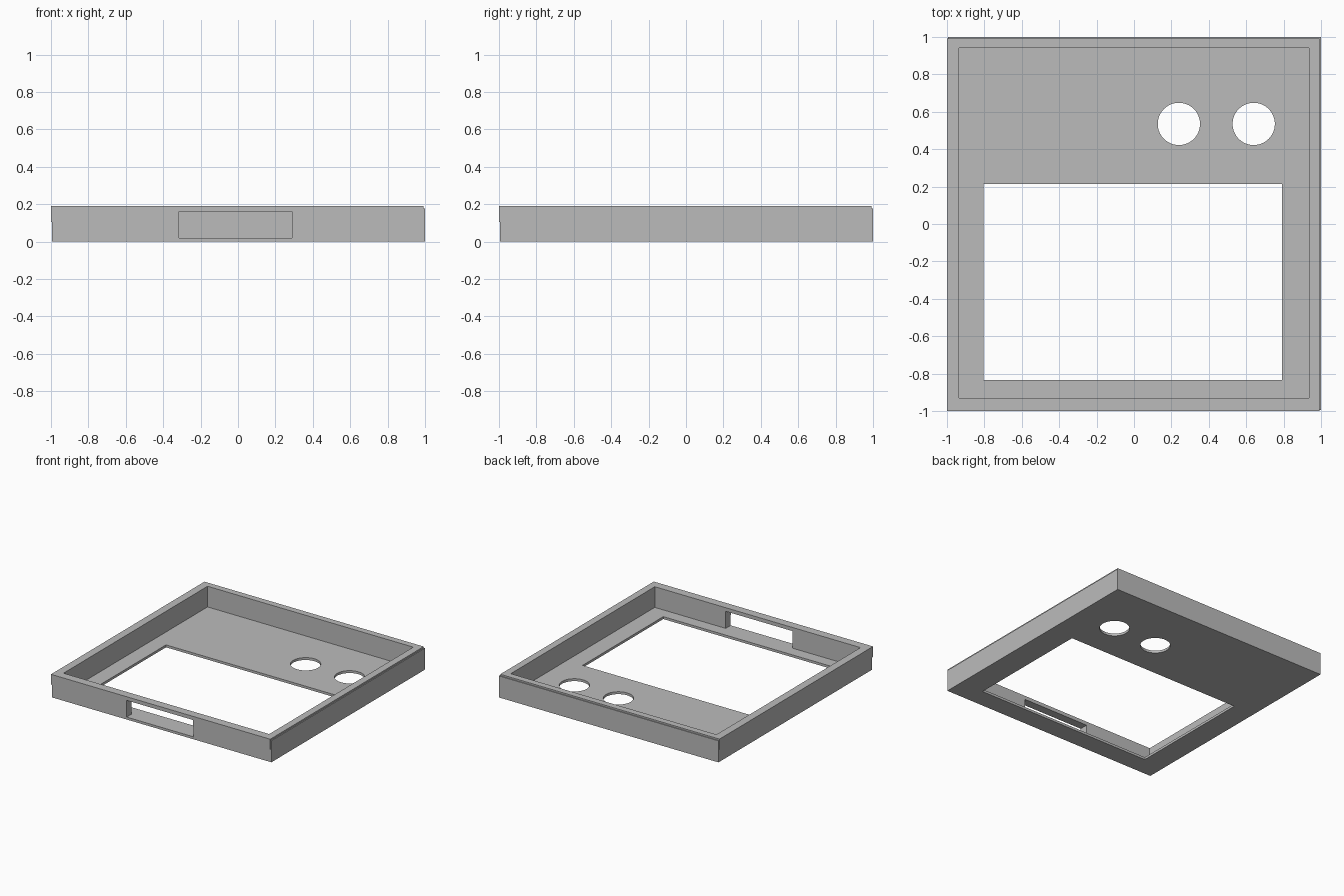
import bpy
import bmesh
from mathutils import Matrix, Vector

default = bpy.data.objects.get("Cube")
if default:
    bpy.data.objects.remove(default, do_unlink=True)

grey = bpy.data.materials.new("plain grey")
grey.use_nodes = True
grey.diffuse_color = (0.5, 0.5, 0.5, 1)
grey.node_tree.nodes["Principled BSDF"].inputs["Base Color"].default_value = (0.5, 0.5, 0.5, 1)


def new_object(name, bm):
    mesh = bpy.data.meshes.new(name)
    bm.to_mesh(mesh)
    bm.free()
    mesh.materials.append(grey)
    obj = bpy.data.objects.new(name, mesh)
    bpy.context.collection.objects.link(obj)
    return obj


def box(name, low, high):
    low, high = Vector(low), Vector(high)
    bm = bmesh.new()
    bmesh.ops.create_cube(bm, size=1, matrix=Matrix.Translation((low + high) / 2)
                          @ Matrix.Diagonal((high - low).to_4d()))
    return new_object(name, bm)


def cylinder(name, x, y, radius):
    bm = bmesh.new()
    bmesh.ops.create_cone(bm, cap_ends=True, segments=64, radius1=radius, radius2=radius,
                          depth=0.2, matrix=Matrix.Translation((x, y, 0)))
    return new_object(name, bm)


def combine(target, tool, operation):
    tool.hide_render = True
    mod = target.modifiers.new(tool.name, "BOOLEAN")
    mod.operation = operation
    mod.solver = "EXACT"
    mod.object = tool
    bpy.context.view_layer.objects.active = target
    bpy.ops.object.modifier_apply(modifier=mod.name)
    bpy.data.objects.remove(tool, do_unlink=True)


# Tray block with the slightly offset rim band around its top
tray = box("tray", (-0.995, -0.995, 0), (1, 1, 0.177))
combine(tray, box("rim", (-1, -1, 0.105), (0.993, 0.993, 0.19)), "UNION")

# Hollow interior, display window and front slot
combine(tray, box("cavity", (-0.935, -0.93, 0.02), (0.935, 0.94, 0.4)), "DIFFERENCE")
combine(tray, box("window", (-0.805, -0.833, -0.1), (0.79, 0.215, 0.1)), "DIFFERENCE")
combine(tray, box("front_slot", (-0.315, -1.1, 0.02), (0.29, -0.9, 0.16)), "DIFFERENCE")

# Pair of round holes in the floor
for i, x in enumerate((0.24, 0.64)):
    combine(tray, cylinder(f"round_hole_{i}", x, 0.535, 0.113), "DIFFERENCE")
